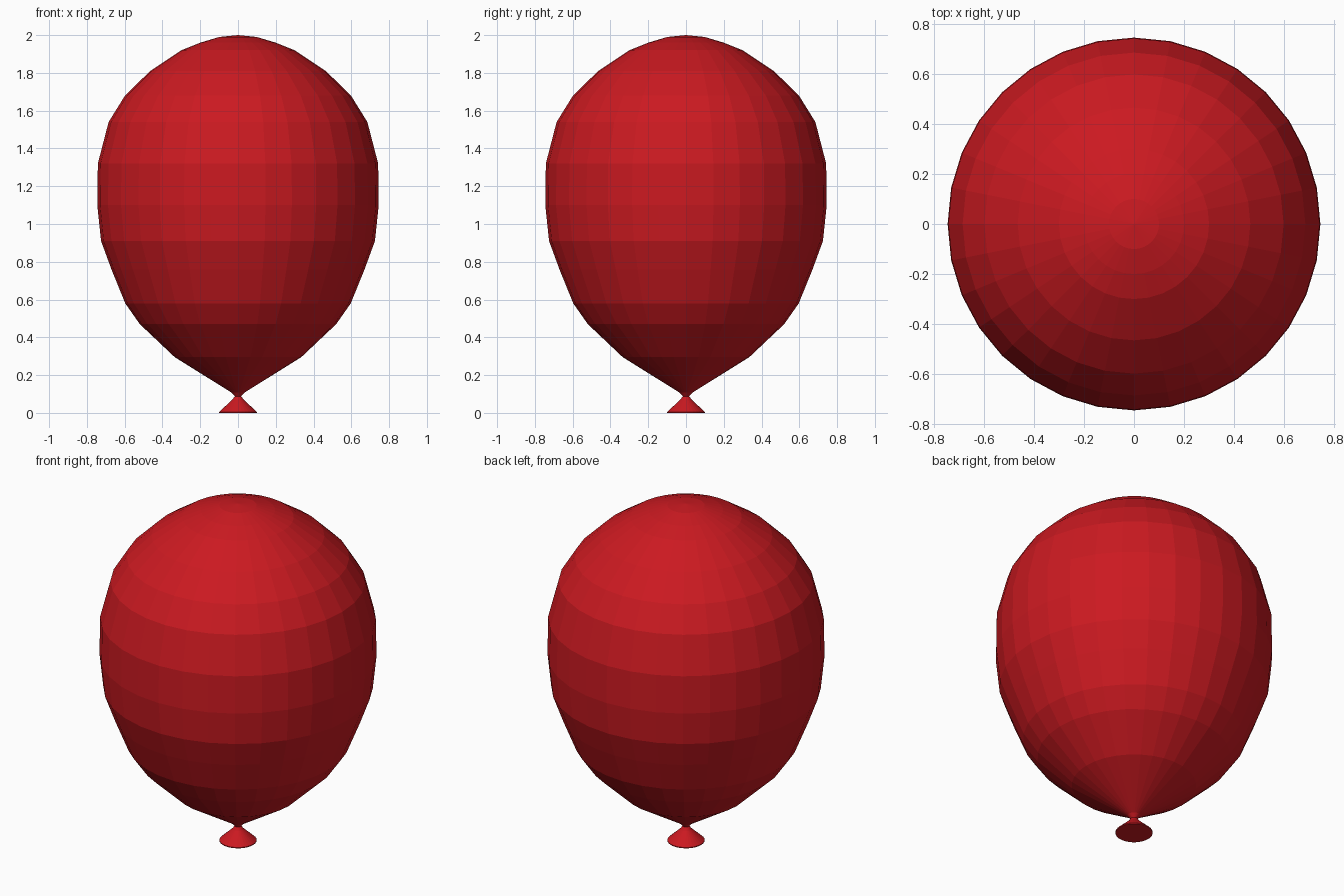
import bpy, bmesh, math

if "Cube" in bpy.data.objects:
    bpy.data.objects.remove(bpy.data.objects["Cube"])

SIDES = 32

mat = bpy.data.materials.new("red_rubber")
mat.diffuse_color = (0.6, 0.01, 0.015, 1)
mat.use_nodes = True
mat.node_tree.nodes["Principled BSDF"].inputs["Base Color"].default_value = mat.diffuse_color


def lathe(name, profile):
    """Revolve (radius, height) points, listed bottom to top, around z."""
    bm = bmesh.new()
    rings = []
    for r, z in profile:
        if r == 0:
            rings.append([bm.verts.new((0, 0, z))] * SIDES)
        else:
            rings.append([bm.verts.new((r * math.cos(math.tau * i / SIDES),
                                        r * math.sin(math.tau * i / SIDES), z))
                          for i in range(SIDES)])
    for a, b in zip(rings, rings[1:]):
        for i in range(SIDES):
            j = (i + 1) % SIDES
            bm.faces.new(list(dict.fromkeys((a[i], a[j], b[j], b[i]))))
    bmesh.ops.recalc_face_normals(bm, faces=bm.faces)
    me = bpy.data.meshes.new(name)
    bm.to_mesh(me)
    bm.free()
    me.materials.append(mat)
    ob = bpy.data.objects.new(name, me)
    bpy.context.collection.objects.link(ob)
    return ob


# Inflated body, from the pinched neck to the crown
lathe("balloon_body", [
    (0, 0.088), (0.017, 0.088), (0.035, 0.108), (0.335, 0.295), (0.52, 0.47),
    (0.597, 0.58), (0.67, 0.76), (0.725, 0.91), (0.745, 1.10), (0.742, 1.32),
    (0.685, 1.54), (0.598, 1.68), (0.465, 1.81), (0.30, 1.92), (0.20, 1.96),
    (0.10, 1.99), (0, 2.0)])

# Flared knot below the neck
lathe("balloon_knot", [
    (0, 0), (0.1, 0), (0.1, 0.005), (0.03, 0.07), (0.017, 0.088), (0, 0.088)])
